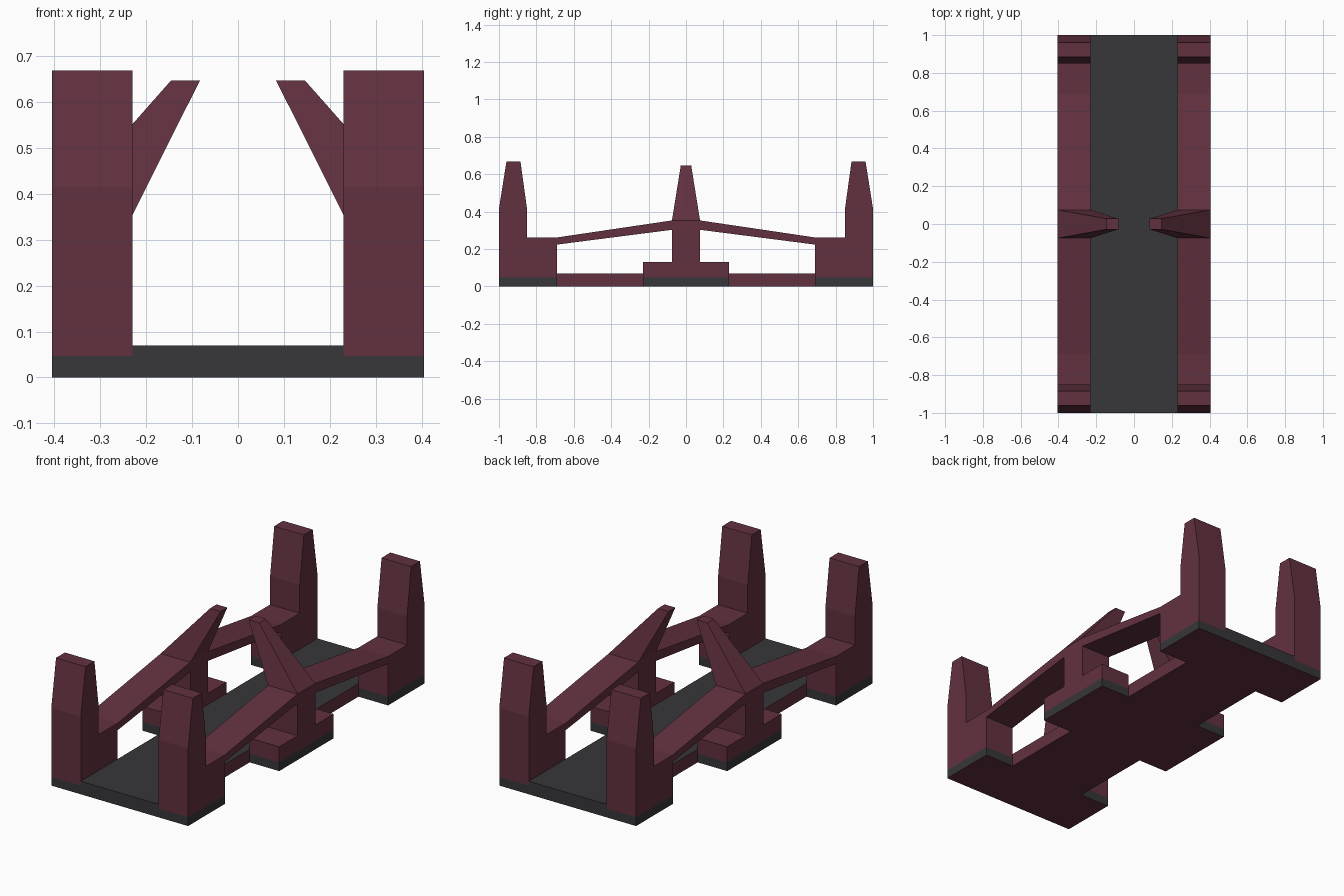
import bpy, bmesh

if "Cube" in bpy.data.objects:
    bpy.data.objects.remove(bpy.data.objects["Cube"])


def material(name, rgb):
    m = bpy.data.materials.new(name)
    m.diffuse_color = (*rgb, 1)
    m.use_nodes = True
    m.node_tree.nodes["Principled BSDF"].inputs["Base Color"].default_value = m.diffuse_color
    return m


RED = material("dark maroon", (0.122, 0.031, 0.050))
GREY = material("charcoal", (0.038, 0.038, 0.043))
X_IN, X_OUT = 0.23, 0.405
SHOE_Z = 0.047


def finish(name, bm, mirror=False):
    bmesh.ops.recalc_face_normals(bm, faces=bm.faces)
    me = bpy.data.meshes.new(name)
    bm.to_mesh(me)
    bm.free()
    me.materials.append(RED)
    me.materials.append(GREY)
    ob = bpy.data.objects.new(name, me)
    bpy.context.collection.objects.link(ob)
    if mirror:
        ob.modifiers.new("mirror", 'MIRROR').use_axis = (True, False, False)
    return ob


def loft(bm, lower, upper):
    """Solid between two rectangles given as (x0, x1, y0, y1, z)."""
    rings = []
    for x0, x1, y0, y1, z in (lower, upper):
        rings.append([bm.verts.new(p) for p in
                      ((x0, y0, z), (x1, y0, z), (x1, y1, z), (x0, y1, z))])
    a, b = rings
    bm.faces.new(a[::-1])
    bm.faces.new(b)
    for i in range(4):
        j = (i + 1) % 4
        bm.faces.new((a[i], a[j], b[j], b[i]))


# Bed plate: charcoal top and ends, maroon sides and underside
bm = bmesh.new()
loft(bm, (-X_IN, X_IN, -1, 1, 0), (-X_IN, X_IN, -1, 1, 0.07))
bm.normal_update()
for f in bm.faces:
    f.material_index = int(f.normal.z > 0.5 or abs(f.normal.y) > 0.5)
finish("bed_plate", bm)

# Side frame: posts, feet, sloping beams and middle column in one profile (y, z)
half = [(0.23, 0), (0.23, 0.13), (0.075, 0.13), (0.075, 0.303), (0.69, 0.224),
        (0.69, 0), (1, 0), (1, 0.415), (0.96, 0.668), (0.885, 0.668),
        (0.85, 0.415), (0.85, 0.262), (0.69, 0.262), (0.075, 0.353)]
outline = half + [(-y, z) for y, z in reversed(half)]
bm = bmesh.new()
face = bm.faces.new([bm.verts.new((X_IN, y, z)) for y, z in outline])
ext = bmesh.ops.extrude_face_region(bm, geom=[face], use_keep_orig=True)
bmesh.ops.translate(bm, vec=(X_OUT - X_IN, 0, 0),
                    verts=[v for v in ext["geom"] if isinstance(v, bmesh.types.BMVert)])
bmesh.ops.triangulate(bm, faces=[f for f in bm.faces if len(f.verts) > 4])
# Charcoal shoe band along the bottom
bmesh.ops.bisect_plane(bm, geom=bm.verts[:] + bm.edges[:] + bm.faces[:],
                       plane_co=(0, 0, SHOE_Z), plane_no=(0, 0, 1))
for f in bm.faces:
    z = f.calc_center_median().z
    f.material_index = int(0.001 < z < SHOE_Z)
finish("side_frame", bm, mirror=True)

# Tapered prong leaning inwards from each middle column
bm = bmesh.new()
loft(bm, (X_IN, X_OUT, -0.075, 0.075, 0.353), (0.083, 0.146, -0.028, 0.028, 0.646))
finish("leaning_prong", bm, mirror=True)
